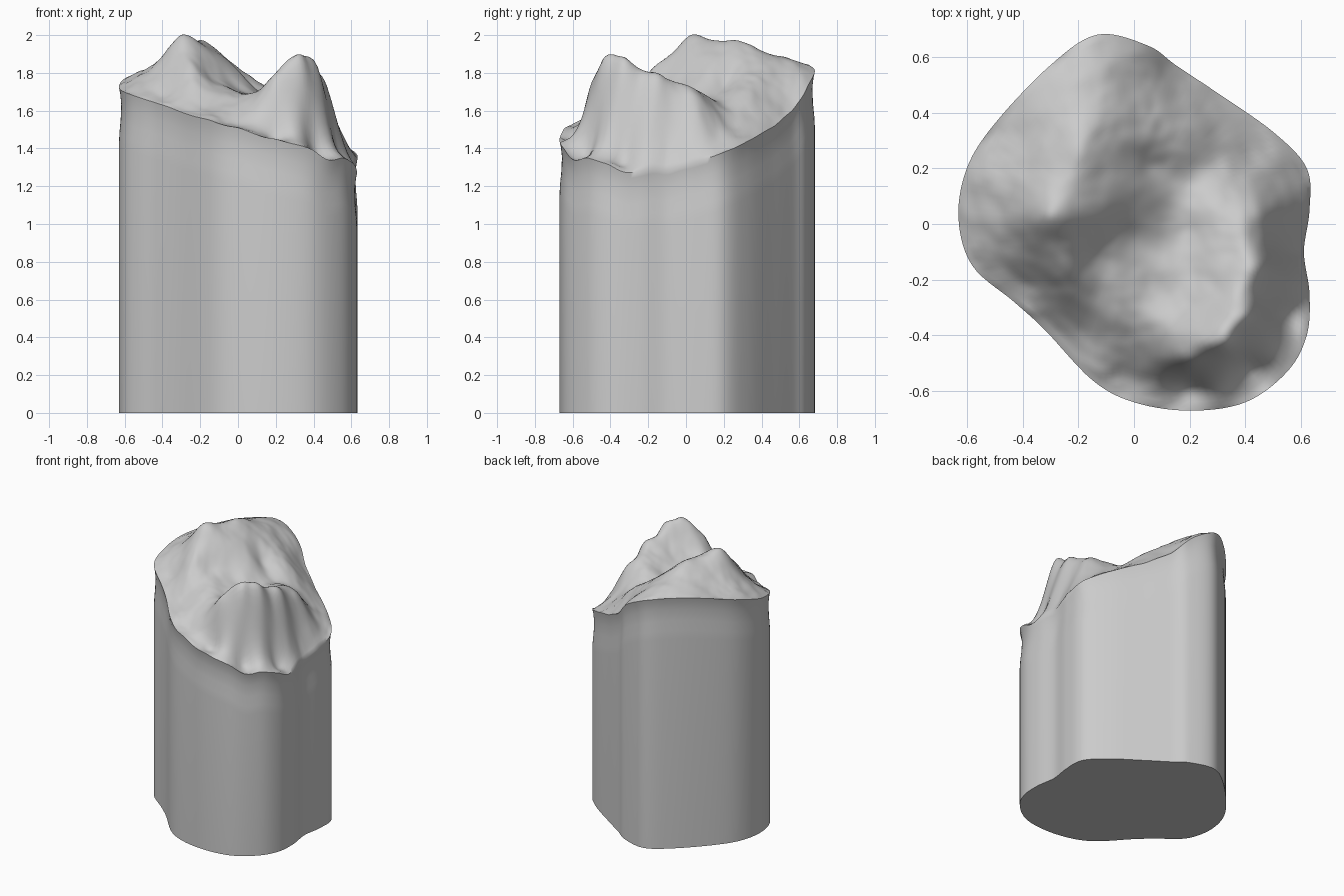
import bpy
import bmesh
import math
from mathutils import Vector, noise

if "Cube" in bpy.data.objects:
    bpy.data.objects.remove(bpy.data.objects["Cube"], do_unlink=True)

# Margin line of the stump, in hundredths: x, y, height
MARGIN = [
    (-13, 68, 182), (-30, 57, 184), (-50, 36, 181), (-60, 20, 177),
    (-63, 2, 172), (-58, -15, 169), (-43, -28, 164), (-32, -38, 160),
    (-15, -56, 155), (0, -64, 151), (20, -67, 145), (40, -64, 139),
    (55, -53, 135), (62, -40, 131), (63, -25, 128), (61, -10, 129),
    (63, 5, 133), (62, 20, 138), (50, 33, 144), (30, 47, 152),
    (15, 57, 161), (5, 64, 172),
]

# Foot of the trimmed wall where it meets the shoulder
WALL_FOOT = [
    (-38, -22, 168), (-20, -42, 160), (0, -53, 154), (20, -57, 148),
    (40, -50, 142), (52, -33, 139), (55, -10, 143),
]

# Upper edge of the trimmed wall
WALL_TOP = [
    (-40, -4, 184), (-25, -17, 184), (-5, -36, 167), (10, -46, 167),
    (20, -51, 172), (35, -45, 181), (43, -33, 181), (46, -15, 176),
    (46, 5, 167),
]

# Cusps, ridges and grooves of the chewing surface
CHEWING = [
    (-30, 2, 200), (-22, 12, 197), (-20, 28, 197), (-10, 5, 187),
    (0, 12, 181), (0, -5, 172), (-15, -12, 178), (12, 0, 168),
    (5, 32, 179), (18, 33, 171), (5, 20, 174), (-25, 45, 189),
    (-10, 55, 186), (-40, 30, 183), (-44, 12, 185), (-52, 0, 178),
    (20, -30, 172), (30, -25, 177), (20, -3, 167), (35, -10, 175),
    (30, 5, 171), (20, 15, 166), (40, 24, 153), (50, 15, 150),
    (25, 36, 163), (10, -25, 168), (0, -22, 170),
]


def to_units(points):
    return [Vector(p) / 100 for p in points]


def kernel(ax, ay, bx, by):
    return math.sqrt((ax - bx) ** 2 + (ay - by) ** 2 + 0.0012)


def solve(matrix, values):
    """Gaussian elimination with pivoting."""
    n = len(values)
    rows = [list(r) + [v] for r, v in zip(matrix, values)]
    for i in range(n):
        pivot = max(range(i, n), key=lambda k: abs(rows[k][i]))
        rows[i], rows[pivot] = rows[pivot], rows[i]
        for k in range(i + 1, n):
            factor = rows[k][i] / rows[i][i]
            for j in range(i, n + 1):
                rows[k][j] -= factor * rows[i][j]
    result = [0.0] * n
    for i in reversed(range(n)):
        known = sum(rows[i][j] * result[j] for j in range(i + 1, n))
        result[i] = (rows[i][n] - known) / rows[i][i]
    return result


def make_surface(points):
    """Return a smooth height function that passes through all points."""
    middle = sum(p.z for p in points) / len(points)
    matrix = [[kernel(p.x, p.y, q.x, q.y) for q in points] for p in points]
    weights = solve(matrix, [p.z - middle for p in points])

    def height(x, y):
        return middle + sum(w * kernel(x, y, p.x, p.y)
                            for w, p in zip(weights, points))
    return height


def closed_curve(points, steps):
    """Closed Catmull-Rom curve through the points."""
    curve = []
    count = len(points)
    for i in range(count):
        a, b, c, d = (points[(i + k) % count] for k in (-1, 0, 1, 2))
        for s in range(steps):
            t = s / steps
            curve.append(0.5 * (2 * b + (c - a) * t
                                + (2 * a - 5 * b + 4 * c - d) * t ** 2
                                + (3 * b - a - 3 * c + d) * t ** 3))
    return curve


def add_ring(bm, coords):
    return [bm.verts.new(co) for co in coords]


def bridge(bm, lower, upper):
    count = len(lower)
    for i in range(count):
        j = (i + 1) % count
        bm.faces.new((lower[i], lower[j], upper[j], upper[i]))


margin = to_units(MARGIN)
surface = make_surface(margin + to_units(WALL_FOOT + WALL_TOP + CHEWING))
outline = closed_curve(margin, 7)
bm = bmesh.new()

# Straight body with a slight waist under the margin: drop below rim, scale
first = add_ring(bm, [(p.x, p.y, 0) for p in outline])
last = first
for drop, scale in [(0.30, 1), (0.24, 0.995), (0.17, 0.985),
                    (0.09, 0.98), (0.03, 0.99), (0, 1)]:
    ring = add_ring(bm, [(p.x * scale, p.y * scale, surface(p.x, p.y) - drop)
                         for p in outline])
    bridge(bm, last, ring)
    last = ring
bm.faces.new(list(reversed(first)))

# Trimmed top, built from shrinking rings with a fine rough texture
RINGS = 44
for k in range(1, RINGS):
    scale = 1 - k / RINGS
    coords = []
    for p in outline:
        x, y = p.x * scale, p.y * scale
        rough = noise.noise(Vector((x, y, 0)) * 9) * 0.012
        rough += noise.noise(Vector((x, y, 1)) * 22) * 0.007 * scale
        coords.append((x, y, surface(x, y) + rough))
    ring = add_ring(bm, coords)
    bridge(bm, last, ring)
    last = ring
tip = bm.verts.new((0, 0, surface(0, 0)))
for i, vert in enumerate(last):
    bm.faces.new((vert, last[(i + 1) % len(last)], tip))

bmesh.ops.recalc_face_normals(bm, faces=bm.faces)
mesh = bpy.data.meshes.new("tooth_stump")
bm.to_mesh(mesh)
bm.free()
stump = bpy.data.objects.new("tooth_stump", mesh)
bpy.context.collection.objects.link(stump)

# Plain plaster grey
plaster = bpy.data.materials.new("plaster_grey")
plaster.use_nodes = True
colour = (0.6, 0.6, 0.6, 1)
plaster.diffuse_color = colour
plaster.node_tree.nodes["Principled BSDF"].inputs["Base Color"].default_value = colour
mesh.materials.append(plaster)

bpy.ops.object.select_all(action="DESELECT")
stump.select_set(True)
bpy.context.view_layer.objects.active = stump
bpy.ops.object.shade_smooth_by_angle(angle=math.radians(50))
